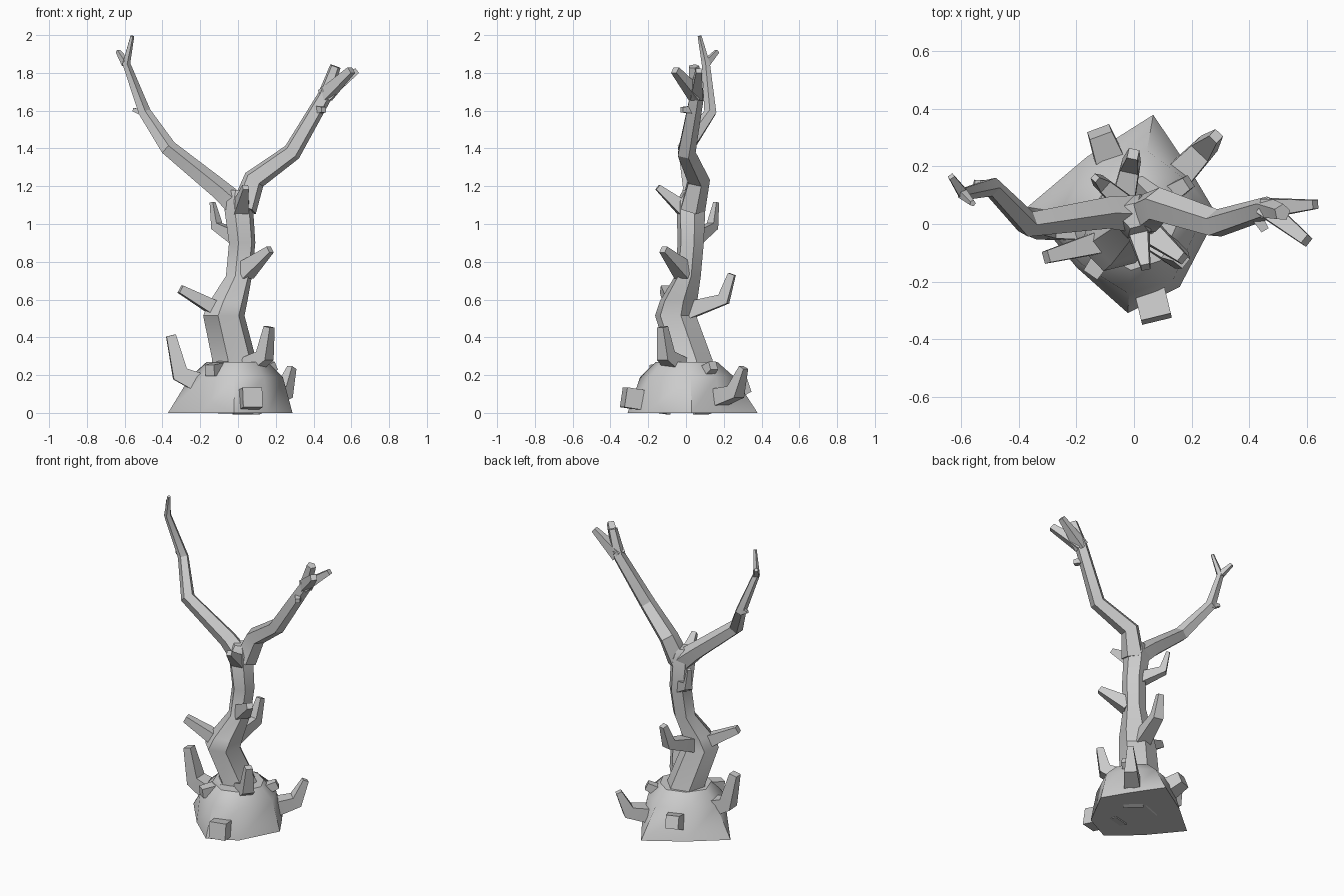
import bpy, bmesh, math
from mathutils import Vector

if "Cube" in bpy.data.objects:
    bpy.data.objects.remove(bpy.data.objects["Cube"])


def loft(name, rings, angle):
    """Skin a list of equal-length point rings and cap both ends."""
    bm = bmesh.new()
    vs = [[bm.verts.new(p) for p in r] for r in rings]
    n = len(rings[0])
    for a, b in zip(vs, vs[1:]):
        for i in range(n):
            j = (i + 1) % n
            bm.faces.new((a[i], a[j], b[j], b[i]))
    bm.faces.new(vs[0][::-1])
    bm.faces.new(vs[-1])
    bmesh.ops.recalc_face_normals(bm, faces=bm.faces)
    me = bpy.data.meshes.new(name)
    bm.to_mesh(me)
    bm.free()
    ob = bpy.data.objects.new(name, me)
    bpy.context.collection.objects.link(ob)
    bpy.context.view_layer.objects.active = ob
    ob.select_set(True)
    bpy.ops.object.shade_smooth_by_angle(angle=math.radians(angle))
    ob.select_set(False)


def polygon(r, sides, turn):
    return [(r * math.cos(turn + math.tau * i / sides),
             r * math.sin(turn + math.tau * i / sides)) for i in range(sides)]


def limb(name, pts, r0, r1, sides=4, turn=math.pi / 4):
    """Polygonal limb following a path, tapering evenly from r0 to r1."""
    dirs = [(b - a).normalized() for a, b in zip(pts, pts[1:])]
    rings, u = [], None
    for k, p in enumerate(pts):
        t = (dirs[max(k - 1, 0)] + dirs[min(k, len(dirs) - 1)]).normalized()
        if u is None:
            u = Vector((0, 0, 1)) if abs(t.z) < 0.9 else Vector((0, 1, 0))
        u = (u - t * u.dot(t)).normalized()
        v = t.cross(u)
        r = r0 + (r1 - r0) * k / (len(pts) - 1)
        rings.append([p + u * a + v * b for a, b in polygon(r, sides, turn)])
    loft(name, rings, 30)


# Root mound: corner angles and radii; the shoulder and top even out
corners = [(6, .29), (43, .27), (80, .385), (125, .285),
           (171, .375), (217, .25), (266, .31), (306, .27)]


def mound_ring(base, share, z):
    ring = []
    for deg, rad in corners:
        a, r = math.radians(deg), base + share * rad
        ring.append((r * math.cos(a), r * math.sin(a), z))
    return ring


loft("root_mound", [mound_ring(0, 1, 0), mound_ring(.175, .22, .19),
                    mound_ring(.13, .1, .27)], 45)

# Trunk: horizontal six-sided sections (x, y, z, radius)
trunk = [(0, 0, .02, .19), (-.02, .025, .28, .12), (-.075, -.055, .515, .113),
         (-.05, -.04, .59, .103), (.005, .01, .725, .071),
         (.022, .025, .9, .072), (0, .027, 1.12, .08), (0, .03, 1.18, .047)]
loft("trunk", [[(x + a, y + b, z) for a, b in polygon(r, 6, .25)]
               for x, y, z, r in trunk], 35)

# Two main branches
left = [Vector(p) for p in ((.01, .035, 1.08), (-.1, .04, 1.18), (-.37, 0, 1.4),
                            (-.495, .13, 1.59), (-.593, .105, 1.85), (-.56, .072, 1.995))]
right = [Vector(p) for p in ((.03, .03, 1.08), (.085, .065, 1.235), (.285, 0, 1.38),
                             (.46, .055, 1.68), (.515, .04, 1.835))]
limb("left_branch", left, .07, .011, 5, 0)
limb("right_branch", right, .073, .03, 5, 0)

# Side shoots of the branches
limb("left_branch_tip", [left[4], Vector((-.635, .165, 1.915))], .025, .014)
limb("left_branch_twig", [left[3], Vector((-.555, .145, 1.605))], .03, .012)
limb("right_branch_tip_back", [right[3], Vector((.63, .068, 1.812))], .048, .022)
limb("right_branch_tip_front", [right[3], Vector((.6, -.058, 1.815))], .048, .026)
limb("right_branch_twig", [right[2].lerp(right[3], .75), Vector((.455, -.022, 1.605))],
     .03, .02)


def shoot(name, height, tip, r, bent=False, taper=.4):
    """Twig growing out of the trunk side at a height, optionally with an elbow."""
    tip = Vector(tip)
    lo, hi = next((a, b) for a, b in zip(trunk, trunk[1:]) if b[2] >= height)
    at = Vector(lo).lerp(Vector(hi), (height - lo[2]) / (hi[2] - lo[2]))
    out = Vector((tip.x - at[0], tip.y - at[1], 0)).normalized()
    base = Vector(at[:3]) + out * at[3] * .5
    pts = [base, tip]
    if bent:
        elbow = base.lerp(tip, .82)
        elbow.z = base.z + .32 * (tip.z - base.z)
        pts.insert(1, elbow)
    limb(name, pts, r, r * taper)


# Twigs on the trunk, from the top down
shoot("fork_twig", 1.08, (.04, -.15, 1.195), .055)
shoot("upper_back_twig", .93, (-.135, .16, 1.115), .052, True, .3)
shoot("middle_front_twig", .75, (.17, -.12, .865), .065)
shoot("middle_left_twig", .55, (-.305, -.115, .655), .055, False, .55)
shoot("middle_back_twig", .54, (-.003, .243, .735), .065, True)

# Roots and stubs on the mound
shoot("right_front_root", .23, (.165, -.125, .455), .075, True)
shoot("left_root", .11, (-.355, -.01, .41), .09, True)
shoot("right_back_root", .05, (.285, .305, .24), .085, True, .3)
shoot("right_stub", .17, (.19, .145, .25), .06, False, .55)
shoot("front_left_stub", .24, (-.15, -.175, .225), .055, False, .75)
shoot("front_block", .045, (.078, -.33, .083), .075, False, 1)
shoot("back_block", .06, (-.12, .32, .15), .095, False, .6)
